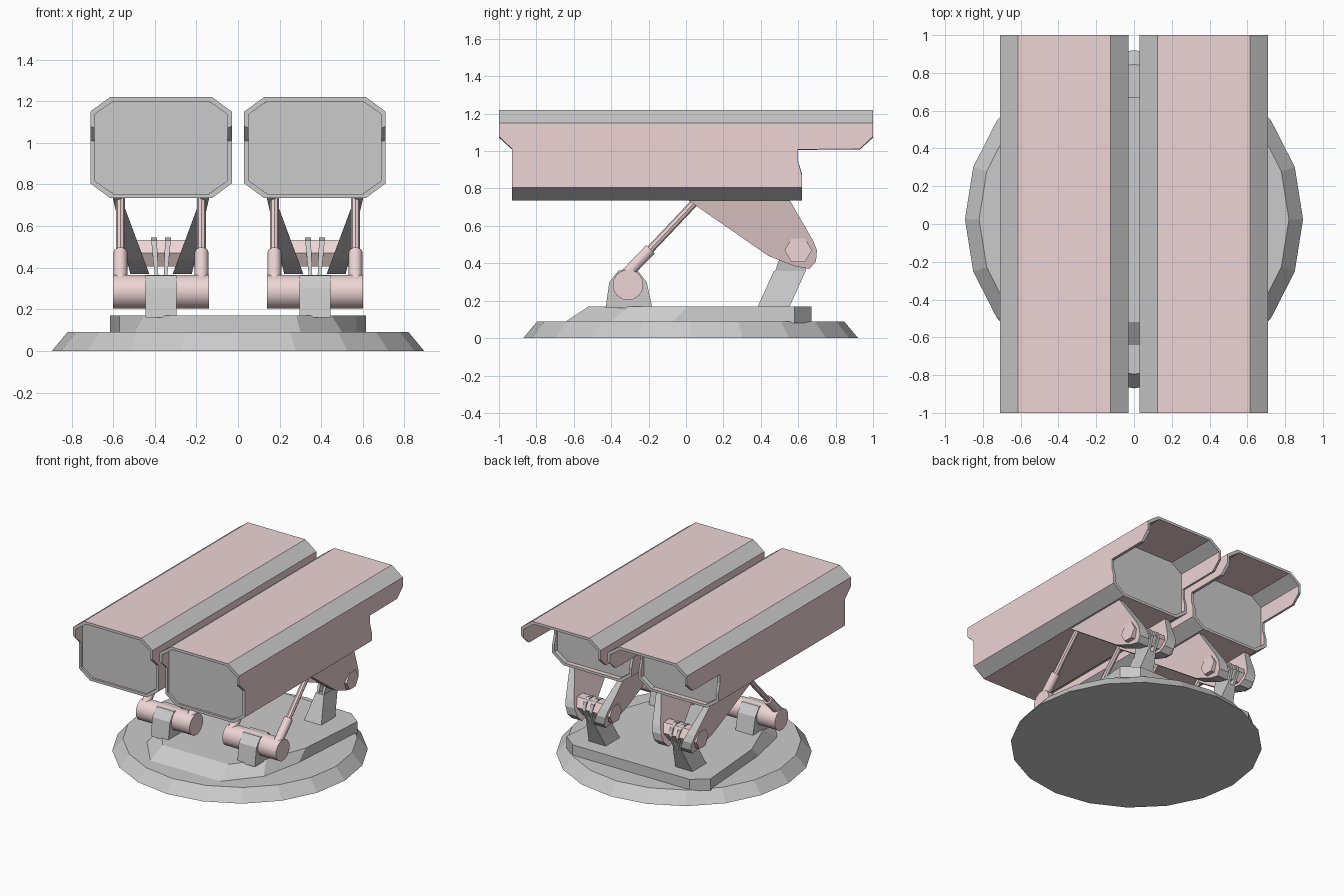
import bpy, bmesh, math
from mathutils import Vector

if "Cube" in bpy.data.objects:
    bpy.data.objects.remove(bpy.data.objects["Cube"])

pink = bpy.data.materials.new("pink_paint")
pink.diffuse_color = (0.85, 0.66, 0.66, 1)
pink.use_nodes = True
pink.node_tree.nodes["Principled BSDF"].inputs["Base Color"].default_value = pink.diffuse_color


def finish(name, bm, mats, smooth=False):
    bmesh.ops.recalc_face_normals(bm, faces=bm.faces)
    me = bpy.data.meshes.new(name)
    bm.to_mesh(me)
    bm.free()
    for m in mats:
        me.materials.append(m)
    ob = bpy.data.objects.new(name, me)
    bpy.context.collection.objects.link(ob)
    if smooth:
        bpy.context.view_layer.objects.active = ob
        ob.select_set(True)
        bpy.ops.object.shade_smooth_by_angle(angle=math.radians(40))
        ob.select_set(False)
    return ob


def loft(name, rings, cap=None, side=None, smooth=False):
    """Skin closed rings in order and cap both ends."""
    bm = bmesh.new()
    vs = [[bm.verts.new(p) for p in r] for r in rings]
    n = len(vs[0])
    for a, b in zip(vs, vs[1:]):
        for i in range(n):
            j = (i + 1) % n
            bm.faces.new((a[i], a[j], b[j], b[i])).material_index = 1
    bm.faces.new(vs[0])
    bm.faces.new(vs[-1])
    return finish(name, bm, [cap, side], smooth)


def rod(name, p, q, r, n, mat=None, turn=0.0, smooth=True):
    p, q = Vector(p), Vector(q)
    d = (q - p).normalized()
    u = Vector((1, 0, 0)) if abs(d.x) < 0.9 else Vector((0, 1, 0))
    w = d.cross(u)
    ang = [turn + math.tau * i / n for i in range(n)]
    ring = [(u * math.cos(a) + w * math.sin(a)) * r for a in ang]
    return loft(name, [[p + v for v in ring], [q + v for v in ring]], mat, mat, smooth)


def side_prism(name, yz, xa, xb, cap=None, side=None):
    """Side profile spanned between two x limits, each a function of z."""
    return loft(name, [[(f(z), y, z) for y, z in yz] for f in (xa, xb)], cap, side)


def mirrored(pts):
    return pts + [(-x, y) for x, y in reversed(pts)]


# round base plate, 20 sides
def circle(r, z):
    return [(r * math.cos(math.tau * i / 20), 0.025 + r * math.sin(math.tau * i / 20), z)
            for i in range(20)]


loft("base_disc", [circle(0.895, 0), circle(0.82, 0.09)])

# raised deck with a sloping front
low = mirrored([(0.3, -0.64), (0.5, -0.4), (0.57, -0.07), (0.615, 0.58), (0.5, 0.67)])
top = mirrored([(0.28, -0.52), (0.45, -0.3), (0.57, 0.01), (0.615, 0.58), (0.5, 0.67)])
loft("base_deck", [[(x, y, 0.08) for x, y in low], [(x, y, 0.09) for x, y in low],
                   [(x, y, 0.17) for x, y in top]])

# half section of a pod: x, z, front y, rear y
SECTION = [(0.245, 1.22, -1, 1), (0.34, 1.15, -1, 1), (0.34, 1.08, -1, 1),
           (0.34, 1.011, -0.93, 0.93), (0.34, 1.009, -0.93, 0.6), (0.34, 0.94, -0.93, 0.6),
           (0.34, 0.87, -0.93, 0.62), (0.34, 0.805, -0.93, 0.62), (0.245, 0.735, -0.93, 0.62)]
SECTION = SECTION + [(-x, z, f, b) for x, z, f, b in reversed(SECTION)]
MID = 0.9775


def pod(cx):
    # thin octagonal shell with trimmed ends
    def ring(end, inset):
        return [(cx + p[0] * (1 - inset / 0.34), p[end], MID + (p[1] - MID) * (1 - inset / 0.2425))
                for p in SECTION]
    bm = bmesh.new()
    rings = [[bm.verts.new(c) for c in ring(e, t)]
             for e, t in ((2, 0), (3, 0), (3, 0.02), (2, 0.02))]
    n = len(SECTION)
    for k in range(4):
        a, b = rings[k], rings[(k + 1) % 4]
        for i in range(n):
            j = (i + 1) % n
            f = bm.faces.new((a[i], a[j], b[j], b[i]))
            dx = abs(SECTION[i][0] - SECTION[j][0])
            dz = abs(SECTION[i][1] - SECTION[j][1])
            f.material_index = int(k % 2 == 0 and min(dx, dz) < 0.001)
    finish("pod_shell", bm, [None, pink])
    # closed core seen at both ends
    oct_pts = [(0.227, 0.224), (0.321, 0.16), (0.321, -0.16), (0.227, -0.224)]
    oct_pts = mirrored(oct_pts)
    # mirrored() flips x, giving the full octagon
    loft("pod_core", [[(cx + x, y, MID + z) for x, z in oct_pts] for y in (-0.915, 0.585)])


def mount(cx):
    # front bracket and cross cylinder
    side_prism("front_bracket", [(-0.43, 0.16), (-0.18, 0.16), (-0.21, 0.3), (-0.26, 0.362),
                                 (-0.36, 0.362), (-0.41, 0.3)],
               lambda z: cx - 0.075, lambda z: cx + 0.075)
    rod("cross_cylinder", (cx - 0.23, -0.31, 0.285), (cx + 0.23, -0.31, 0.285), 0.083, 12,
        pink, math.pi / 12)
    # rear foot and the two fins holding the hinge pin
    side_prism("rear_foot", [(0.38, 0.16), (0.55, 0.16), (0.64, 0.36), (0.47, 0.36)],
               lambda z: cx - 0.075 + (z - 0.16) * 0.2, lambda z: cx + 0.075 - (z - 0.16) * 0.2)
    for s in (-1, 1):
        side_prism("hinge_fin", [(0.47, 0.34), (0.63, 0.34), (0.68, 0.46), (0.66, 0.52),
                                 (0.61, 0.545), (0.55, 0.53), (0.52, 0.48)],
                   lambda z: cx + s * (0.012 + (z - 0.34) * 0.04),
                   lambda z: cx + s * (0.028 + (z - 0.34) * 0.1))
        # tapered arm under the pod
        side_prism("support_arm", [(0.0, 0.745), (0.55, 0.745), (0.68, 0.52), (0.70, 0.47),
                                   (0.695, 0.41), (0.66, 0.37), (0.58, 0.385), (0.44, 0.44)],
                   lambda z: cx + s * (0.06 + (z - 0.38) * 0.37),
                   lambda z: cx + s * (0.15 + (z - 0.38) * 0.23), pink, None)
        # hydraulic piston
        x = cx + s * 0.195
        rod("piston_sleeve", (x, -0.34, 0.32), (x, -0.19, 0.475), 0.033, 10, pink)
        rod("piston_rod", (x, -0.2, 0.465), (x, 0.06, 0.74), 0.021, 8, pink)
    rod("hinge_pin", (cx - 0.19, 0.6, 0.47), (cx + 0.19, 0.6, 0.47), 0.073, 6, pink, 0, False)


for side in (-1, 1):
    pod(side * 0.37)
    mount(side * 0.37)
